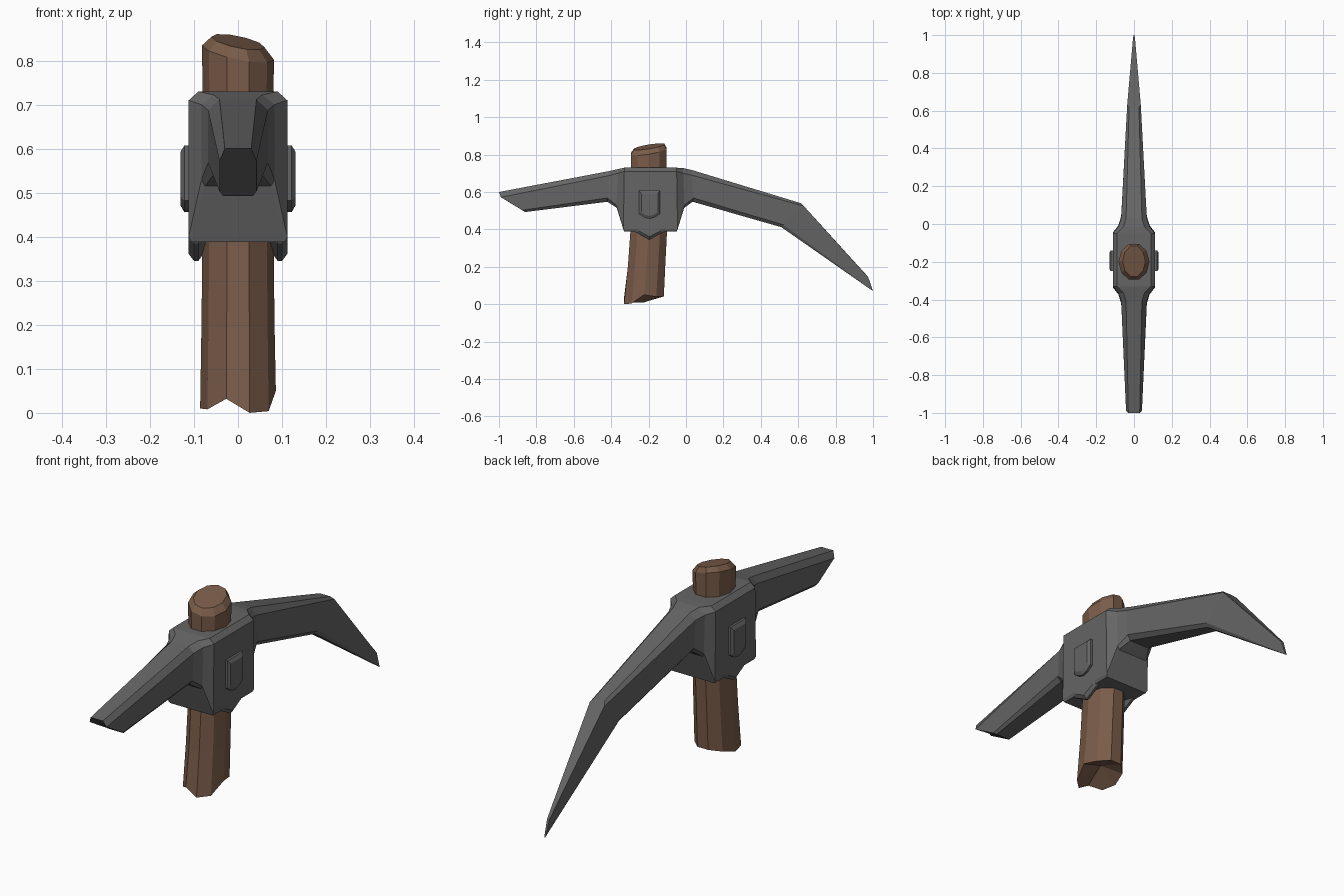
import bpy, bmesh, math

if "Cube" in bpy.data.objects:
    bpy.data.objects.remove(bpy.data.objects["Cube"])

def material(name, rgb):
    m = bpy.data.materials.new(name)
    m.diffuse_color = (*rgb, 1)
    m.use_nodes = True
    m.node_tree.nodes["Principled BSDF"].inputs["Base Color"].default_value = m.diffuse_color
    return m

STEEL = material("dark_steel", (0.13, 0.13, 0.13))
WOOD = material("brown_wood", (0.195, 0.108, 0.067))

def loft(name, rings, mat, end_point=None):
    """Skin closed rings of equal length; cap both ends (first may fan to a point)."""
    bm = bmesh.new()
    vs = [[bm.verts.new(p) for p in r] for r in rings]
    n = len(vs[0])
    for a, b in zip(vs, vs[1:]):
        for i in range(n):
            j = (i + 1) % n
            bm.faces.new((a[i], a[j], b[j], b[i]))
    if end_point:
        c = bm.verts.new(end_point)
        for i in range(n):
            bm.faces.new((vs[0][i], vs[0][(i + 1) % n], c))
    else:
        bm.faces.new(vs[0])
    bm.faces.new(vs[-1])
    bmesh.ops.recalc_face_normals(bm, faces=bm.faces[:])
    me = bpy.data.meshes.new(name)
    bm.to_mesh(me)
    bm.free()
    me.materials.append(mat)
    ob = bpy.data.objects.new(name, me)
    bpy.context.collection.objects.link(ob)
    return ob

def section(*half):
    """Mirror (y, z, half width) points, top to bottom, into a closed ring."""
    return [(w, y, z) for y, z, w in half] + [(-w, y, z) for y, z, w in reversed(half)]

# Pick head: chisel arm, central block and curved spike in one skin
loft("pick_head", [
    section((-1.0, .60, .03), (-.99, .572, .042), (-.875, .503, .042), (-.86, .493, .034)),
    section((-.41, .712, .042), (-.41, .688, .068), (-.42, .568, .068), (-.42, .548, .05)),
    section((-.365, .722, .055), (-.365, .70, .083), (-.372, .53, .083), (-.37, .515, .075)),
    section((-.33, .73, .09), (-.33, .71, .112), (-.335, .40, .112), (-.33, .388, .106)),
    section((-.05, .73, .09), (-.05, .71, .112), (-.045, .40, .112), (-.05, .388, .106)),
    section((-.015, .728, .055), (-.015, .70, .083), (-.008, .53, .083), (-.01, .515, .075)),
    section((.03, .718, .042), (.03, .69, .068), (.04, .568, .068), (.035, .548, .05)),
    section((.615, .54, .026), (.63, .525, .036), (.52, .425, .036), (.51, .412, .025)),
    section((.972, .148, .005), (.975, .142, .006), (.998, .073, .003), (1.0, .07, .002)),
], STEEL)

def plate(name, side, outline, layers, centre):
    """Stack of scaled outlines along x: layers are (x, scale)."""
    cy, cz = centre
    loft(name, [[(side * x, cy + (y - cy) * s, cz + (z - cz) * s) for y, z in outline]
                for x, s in layers], STEEL)

for side, tag in ((1, "right"), (-1, "left")):
    # Raised shield plate on each cheek
    plate("shield_plate_" + tag, side,
          [(-.25, .607), (-.14, .607), (-.14, .482), (-.168, .463),
           (-.195, .456), (-.222, .463), (-.25, .482)],
          [(.10, 1), (.122, 1), (.131, .8)], (-.195, .535))
    # Pointed lug below each cheek
    plate("cheek_lug_" + tag, side,
          [(-.285, .41), (-.105, .41), (-.12, .385), (-.195, .345), (-.27, .385)],
          [(.072, .6), (.09, 1), (.1, 1), (.112, .75)], (-.195, .41))

# Wooden handle: ten sides, splintered base, slanted top
N = 10
def ring(cy, rx, ry, zfun):
    pts = []
    for k in range(N):
        a = 2 * math.pi * k / N
        x, y = rx * math.cos(a), cy + ry * math.sin(a)
        pts.append((x, y, zfun(k, x, y)))
    return pts

jag = [.05, .04, .042, .042, .03, .01, .008, .032, 0, .004]
loft("handle", [
    ring(-.225, .086, .112, lambda k, x, y: jag[k]),
    ring(-.211, .083, .105, lambda k, x, y: .2),
    ring(-.2, .081, .103, lambda k, x, y: .38),
    ring(-.2, .08, .1, lambda k, x, y: .72),
    ring(-.2, .082, .1, lambda k, x, y: .818 - .2 * x + .16 * (y + .2)),
    ring(-.197, .06, .085, lambda k, x, y: .842 - .2 * x + .16 * (y + .2)),
], WOOD, end_point=(0, -.22, .07))
